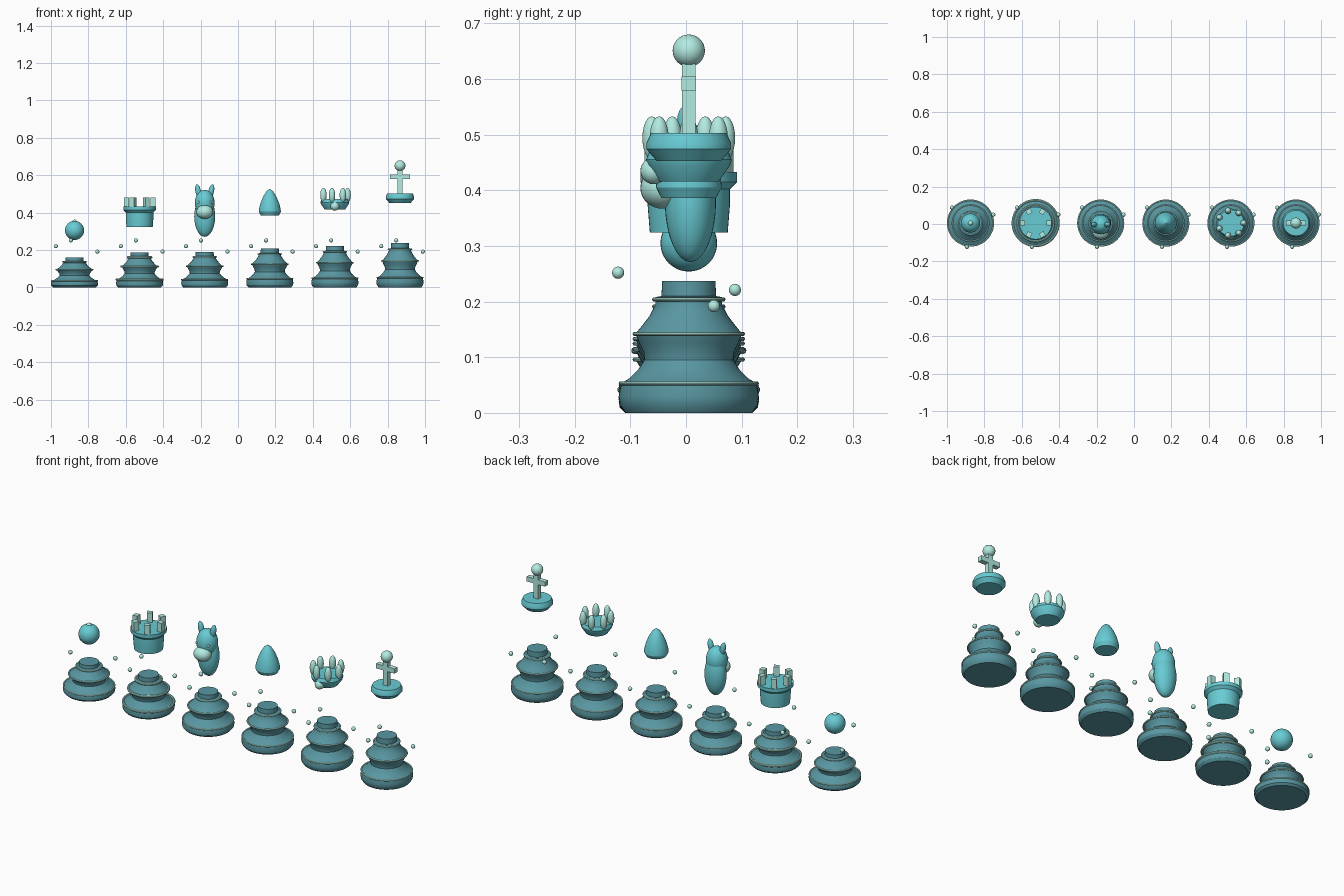
import bpy, math
from math import cos, sin, pi, radians

if "Cube" in bpy.data.objects:
    bpy.data.objects.remove(bpy.data.objects["Cube"])

Y = 0.005  # shared depth centre of the row


def material(name, rgb):
    m = bpy.data.materials.new(name)
    m.diffuse_color = (*rgb, 1)
    m.use_nodes = True
    m.node_tree.nodes["Principled BSDF"].inputs["Base Color"].default_value = m.diffuse_color
    return m


DARK = material("dark_teal", (0.10, 0.31, 0.36))
TEAL = material("teal", (0.14, 0.60, 0.66))
MINT = material("mint", (0.45, 0.84, 0.76))


def finish(ob, name, mat, smooth=True):
    ob.name = name
    ob.data.materials.append(mat)
    if smooth:
        bpy.ops.object.select_all(action='DESELECT')
        ob.select_set(True)
        bpy.context.view_layer.objects.active = ob
        bpy.ops.object.shade_smooth_by_angle(angle=radians(30))
    return ob


def lathe(name, x, profile, mat, n=48):
    """Revolve (radius, z) points, bottom to top, closed with end caps."""
    verts, faces = [], []
    for r, z in profile:
        verts += [(r * cos(2 * pi * i / n), r * sin(2 * pi * i / n), z) for i in range(n)]
    for k in range(len(profile) - 1):
        for i in range(n):
            j = (i + 1) % n
            faces.append((k * n + i, k * n + j, (k + 1) * n + j, (k + 1) * n + i))
    faces.append(tuple(reversed(range(n))))
    last = (len(profile) - 1) * n
    faces.append(tuple(range(last, last + n)))
    me = bpy.data.meshes.new(name)
    me.from_pydata(verts, [], faces)
    ob = bpy.data.objects.new(name, me)
    ob.location = (x, Y, 0)
    bpy.context.collection.objects.link(ob)
    return finish(ob, name, mat)


def ball(name, x, y, z, size, mat, rot=(0, 0, 0), seg=32):
    bpy.ops.mesh.primitive_uv_sphere_add(segments=seg, ring_count=seg // 2, radius=1,
                                         location=(x, Y + y, z), rotation=rot)
    ob = bpy.context.object
    ob.scale = size if isinstance(size, tuple) else (size,) * 3
    return finish(ob, name, mat)


def box(name, x, y, z, size, mat, turn=0):
    bpy.ops.mesh.primitive_cube_add(size=1, location=(x, Y + y, z), rotation=(0, 0, turn))
    ob = bpy.context.object
    ob.scale = size
    return finish(ob, name, mat, False)


def ring(name, x, z, radius, tube):
    bpy.ops.mesh.primitive_torus_add(location=(x, Y, z), major_radius=radius, minor_radius=tube,
                                     major_segments=48, minor_segments=10)
    return finish(bpy.context.object, name, MINT)


# Turned foot shared by all pieces, stretched to each height
FOOT = [(0.114, 0), (0.124, 0.014), (0.126, 0.03), (0.122, 0.053), (0.107, 0.062), (0.091, 0.078),
        (0.080, 0.095), (0.081, 0.108), (0.089, 0.125), (0.096, 0.142), (0.083, 0.158),
        (0.070, 0.175), (0.060, 0.195), (0.060, 0.208), (0.049, 0.210), (0.048, 0.237)]
names = ["pawn", "rook", "knight", "bishop", "queen", "king"]
heights = [0.16, 0.187, 0.19, 0.208, 0.222, 0.237]
xs = [-0.874 + 0.348 * i for i in range(6)]

for name, h, x in zip(names, heights, xs):
    s = h / 0.237
    lathe(name + "_foot", x, [(r, z * s) for r, z in FOOT], DARK)
    tube = 0.0065 if name == "rook" else 0.004
    for k, (r, z) in enumerate([(0.122, 0.053), (0.097, 0.142), (0.062, 0.204)]):
        ring(f"{name}_ring_{k}", x, z * s, r, tube)
    # Floating beads
    for k, (bx, by, bz) in enumerate([(-0.10, 0.083, 0.221), (-0.02, -0.127, 0.252),
                                      (0.122, 0.045, 0.192)]):
        ball(f"{name}_bead_{k}", x + bx, by, bz, 0.011, MINT, seg=16)

pawn, rook, knight, bishop, queen, king = xs

# Pawn head
ball("pawn_head", pawn, 0, 0.305, 0.051, TEAL)
ball("pawn_tip", pawn, 0, 0.349, 0.014, MINT, seg=16)

# Rook tower with six battlements
lathe("rook_tower", rook, [(0.070, 0.324), (0.074, 0.374), (0.074, 0.402), (0.087, 0.415),
                           (0.087, 0.433)], TEAL)
for k in range(6):
    a = k * pi / 3
    box(f"rook_battlement_{k}", rook + 0.071 * cos(a), 0.071 * sin(a), 0.455,
        (0.027, 0.027, 0.052), MINT, a)

# Knight horse head
ball("knight_neck", knight, 0.003, 0.38, (0.056, 0.046, 0.109), TEAL)
ball("knight_head", knight, -0.008, 0.452, (0.053, 0.052, 0.070), TEAL)
ball("knight_muzzle", knight, -0.047, 0.404, (0.045, 0.040, 0.037), MINT)
for side in (-1, 1):
    ball(f"knight_ear_{side}", knight + side * 0.035, -0.008, 0.515, (0.015, 0.014, 0.037), TEAL,
         (0, side * 0.2, 0), 24)
    ball(f"knight_eye_{side}", knight + side * 0.033, -0.047, 0.455, 0.007, MINT, seg=12)

# Bishop drop-shaped head
lathe("bishop_head", bishop, [(0.049, 0.386), (0.059, 0.405), (0.058, 0.418), (0.050, 0.45),
                              (0.036, 0.485), (0.018, 0.514), (0.001, 0.527)], TEAL)

# Queen crown with petals and a front gem
lathe("queen_crown", queen, [(0.054, 0.416), (0.074, 0.445), (0.077, 0.455), (0.070, 0.472)], TEAL)
for k in range(7):
    a = 2 * pi * k / 7
    ball(f"queen_petal_{k}", queen + 0.068 * cos(a), 0.068 * sin(a), 0.494,
         (0.017, 0.017, 0.039), MINT, seg=24)
ball("queen_gem", queen, -0.063, 0.435, 0.024, MINT, seg=24)

# King crown with cross and orb
lathe("king_crown", king, [(0.058, 0.453), (0.076, 0.474), (0.076, 0.485), (0.068, 0.503)], TEAL)
box("king_cross_post", king, 0, 0.565, (0.028, 0.025, 0.13), MINT)
box("king_cross_arm", king, 0, 0.592, (0.108, 0.0255, 0.025), MINT)
ball("king_orb", king, 0, 0.651, 0.029, MINT)
